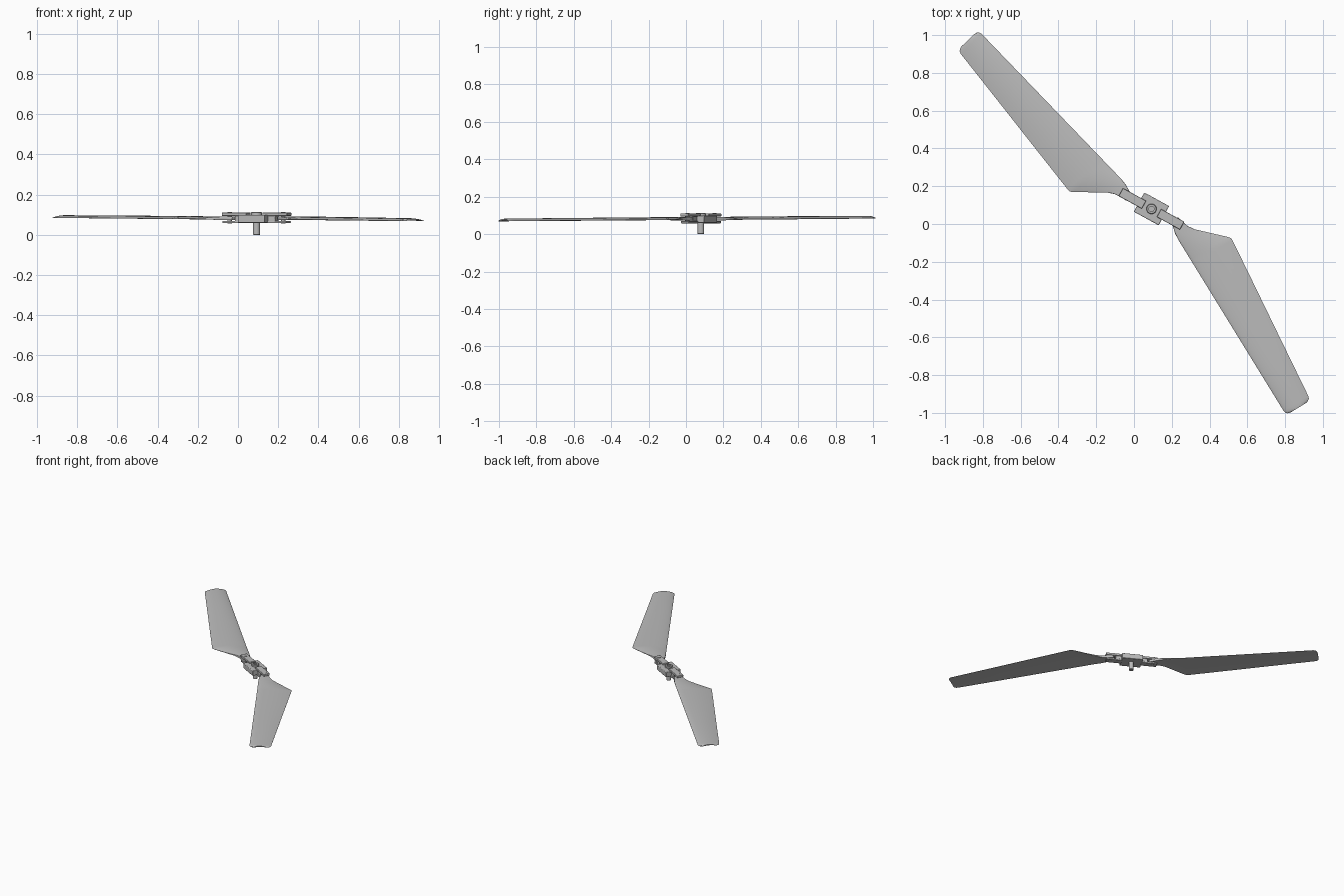
import bpy, bmesh, math
from mathutils import Matrix, Vector

if "Cube" in bpy.data.objects:
    bpy.data.objects.remove(bpy.data.objects["Cube"], do_unlink=True)

grey = bpy.data.materials.new("plain_grey")
grey.use_nodes = True
grey.diffuse_color = (0.5, 0.5, 0.5, 1)
grey.node_tree.nodes["Principled BSDF"].inputs["Base Color"].default_value = (0.5, 0.5, 0.5, 1)
grey.node_tree.nodes["Principled BSDF"].inputs["Roughness"].default_value = 0.6

HUB = Matrix.Translation((0.0925, 0.08, 0)) @ Matrix.Rotation(math.radians(-28.7), 4, "Z")
PIVOT = 0.152


def finish(name, bm, matrix, bevel=0):
    bmesh.ops.recalc_face_normals(bm, faces=bm.faces[:])
    mesh = bpy.data.meshes.new(name)
    bm.to_mesh(mesh)
    bm.free()
    obj = bpy.data.objects.new(name, mesh)
    bpy.context.collection.objects.link(obj)
    obj.matrix_world = matrix
    mesh.materials.append(grey)
    if bevel:
        mod = obj.modifiers.new("soft_edges", "BEVEL")
        mod.width, mod.segments = bevel, 2
    bpy.context.view_layer.objects.active = obj
    bpy.ops.object.select_all(action="DESELECT")
    obj.select_set(True)
    bpy.ops.object.shade_smooth_by_angle(angle=math.radians(35))
    return obj


def box(name, x, y, z, matrix, bevel=0.003):
    bm = bmesh.new()
    bmesh.ops.create_cube(bm, size=1)
    for v in bm.verts:
        v.co = Vector([(lo + hi) / 2 + c * (hi - lo) for c, (lo, hi) in zip(v.co, (x, y, z))])
    return finish(name, bm, matrix, bevel)


def lathe(name, profile, matrix, steps=32):
    bm = bmesh.new()
    rings = [[bm.verts.new((r * math.cos(a), r * math.sin(a), z)) for r, z in profile]
             for a in (math.tau * i / steps for i in range(steps))]
    for i in range(steps):
        a, b = rings[i], rings[(i + 1) % steps]
        for j in range(len(profile) - 1):
            bm.faces.new((a[j], b[j], b[j + 1], a[j + 1]))
    bmesh.ops.remove_doubles(bm, verts=bm.verts[:], dist=1e-5)
    return finish(name, bm, matrix)


def pin(name, radius, low, high, matrix):
    return lathe(name, [(0, low), (radius, low), (radius, high), (0, high)], matrix, 20)


# Blade stations: distance from hinge, leading edge, trailing edge, thickness
STATIONS = [
    (-0.028, -0.010, 0.010, 0.018), (-0.018, -0.022, 0.021, 0.018),
    (0.005, -0.027, 0.027, 0.018), (0.045, -0.037, 0.040, 0.017),
    (0.080, -0.040, 0.063, 0.015), (0.140, -0.040, 0.124, 0.013),
    (0.205, -0.040, 0.190, 0.012), (0.220, -0.040, 0.202, 0.012),
    (0.235, -0.040, 0.203, 0.012), (0.500, -0.040, 0.177, 0.012),
    (0.800, -0.040, 0.147, 0.011), (1.146, -0.040, 0.113, 0.010),
    (1.160, -0.036, 0.108, 0.009), (1.168, -0.028, 0.098, 0.008),
    (1.172, -0.010, 0.085, 0.007)]


def blade(name, matrix):
    bm = bmesh.new()
    n = 12
    rings = []
    for u, lead, trail, thick in STATIONS:
        flare = min(max((u - 0.03) / 0.15, 0), 1)
        upper, lower = [], []
        for i in range(n + 1):
            t = (1 - math.cos(math.pi * i / n)) / 2
            foil = math.sqrt(t) * (1 - t) * 2.6 + 0.08
            slab = 1 if 0 < i < n else 0.7
            half = thick / 2 * (foil * flare + slab * (1 - flare))
            camber = flare * (0.032 * t * (1 - t) - 0.004)
            y = lead + (trail - lead) * t
            upper.append(bm.verts.new((u, y, camber + half)))
            lower.append(bm.verts.new((u, y, camber - half)))
        rings.append(upper + lower[::-1])
    for a, b in zip(rings, rings[1:]):
        for i in range(len(a)):
            j = (i + 1) % len(a)
            bm.faces.new((a[i], a[j], b[j], b[i]))
    bm.faces.new(rings[0])
    bm.faces.new(rings[-1])
    return finish(name, bm, matrix)


# Central block, collar and drive shaft
box("hub_block", (-0.075, 0.075), (-0.058, 0.058), (0.06, 0.1), HUB, 0.004)
lathe("hub_collar", [(0.014, 0.09), (0.014, 0.113), (0.024, 0.113),
                     (0.027, 0.11), (0.027, 0.09), (0.014, 0.09)], HUB)
lathe("drive_shaft", [(0.0, 0.066), (0.0175, 0.066), (0.0175, 0.002),
                      (0.0155, 0), (0, 0)], HUB)
pin("shaft_end", 0.014, 0.08, 0.104, HUB)

# Forked arms, hinge pins and folding blades on both sides
for side, turn, heading, tilt in (("left", 0, -58.4, 0.007), ("right", 180, 133.9, -0.006)):
    arm = HUB @ Matrix.Rotation(math.radians(turn), 4, "Z")
    box(side + "_upper_fork", (0.045, 0.185), (-0.024, 0.024), (0.094, 0.111), arm)
    box(side + "_lower_fork", (0.07, 0.182), (-0.024, 0.024), (0.058, 0.07), arm)
    box(side + "_arm_web", (0.07, 0.115), (-0.017, 0.017), (0.062, 0.1), arm)
    hinge = arm @ Matrix.Translation((PIVOT, 0, 0))
    pin(side + "_hinge_pin", 0.011, 0.056, 0.113, hinge)
    spot = hinge.translation
    place = (Matrix.Translation((spot.x, spot.y, 0.082))
             @ Matrix.Rotation(math.radians(heading), 4, "Z")
             @ Matrix.Rotation(tilt, 4, "Y"))
    blade(side + "_blade", place)
